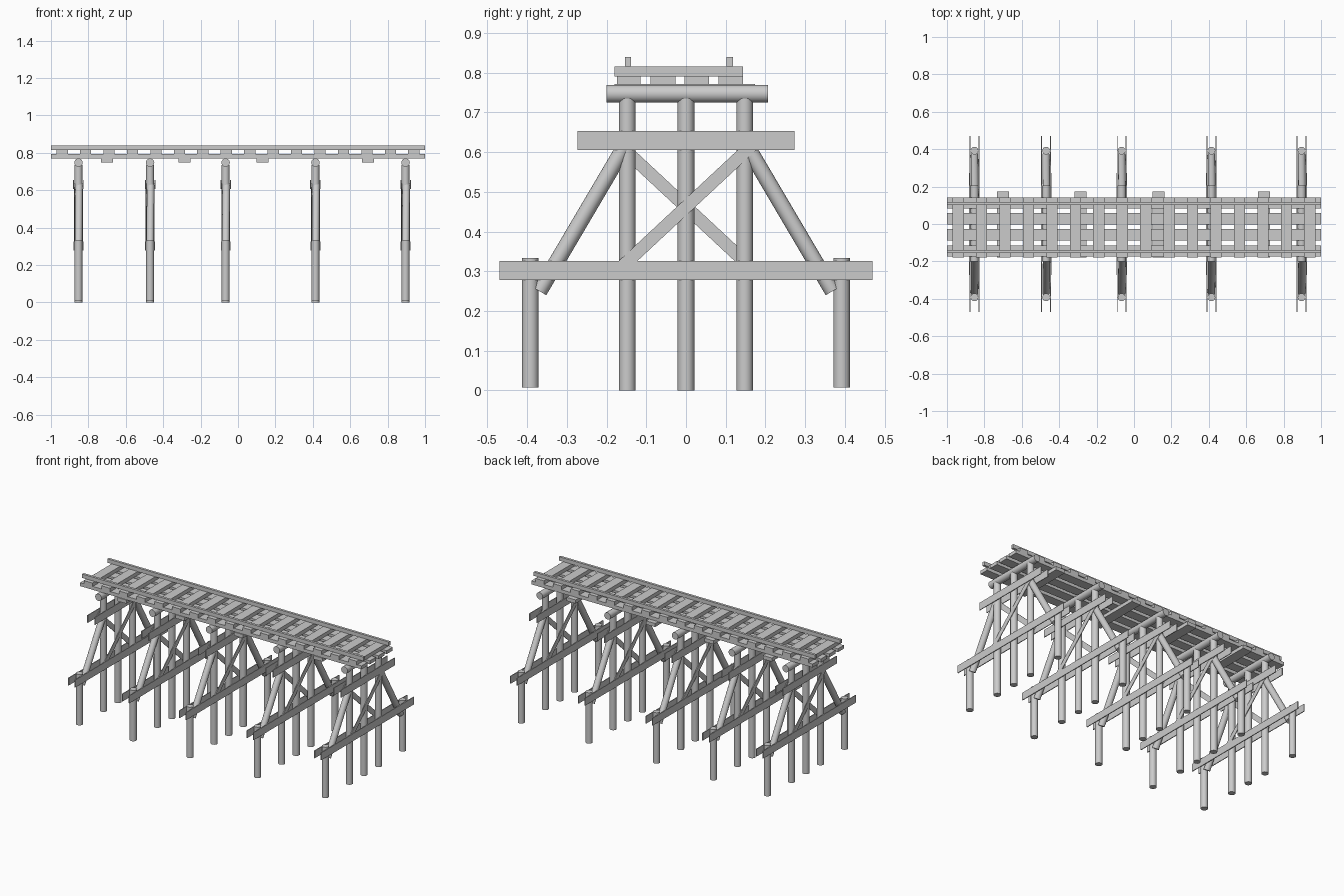
import bpy, math
from mathutils import Vector

if "Cube" in bpy.data.objects:
    bpy.data.objects.remove(bpy.data.objects["Cube"])


def beam(name, x, y, z):
    """Box given by its (min, max) range on each axis."""
    lo, hi = zip(x, y, z)
    bpy.ops.mesh.primitive_cube_add(size=1, location=[(a + b) / 2 for a, b in zip(lo, hi)])
    ob = bpy.context.object
    ob.name = name
    ob.scale = [b - a for a, b in zip(lo, hi)]
    bpy.ops.object.transform_apply(location=False, rotation=False, scale=True)
    return ob


def log(name, a, b, r=0.021):
    """Round timber from point a to point b."""
    a, b = Vector(a), Vector(b)
    bpy.ops.mesh.primitive_cylinder_add(vertices=16, radius=r, depth=(b - a).length,
                                        location=(a + b) / 2)
    ob = bpy.context.object
    ob.name = name
    ob.rotation_euler = (b - a).to_track_quat('Z', 'Y').to_euler()
    bpy.ops.object.shade_smooth_by_angle(angle=math.radians(40))
    return ob


def brace(name, x, a, b, width=0.032, thick=0.004):
    """Flat board in the y-z plane from a to b."""
    dy, dz = b[0] - a[0], b[1] - a[1]
    half = math.hypot(dy, dz) / 2
    ob = beam(name, (-thick / 2, thick / 2), (-half, half), (-width / 2, width / 2))
    ob.location = (x, (a[0] + b[0]) / 2, (a[1] + b[1]) / 2)
    ob.rotation_euler.x = math.atan2(dz, dy)


# Trestle bents
for x in (-0.853, -0.47, -0.066, 0.414, 0.896):
    for y in (-0.148, 0, 0.148):
        log("main_post", (x, y, 0), (x, y, 0.735))
    log("cap_log", (x, -0.2, 0.747), (x, 0.207, 0.747), 0.0225)
    for s in (-1, 1):
        log("outer_post", (x, s * 0.392, 0.007), (x, s * 0.392, 0.334))
        log("raking_strut", (x, s * 0.369, 0.25), (x + 0.003, s * 0.148, 0.625), 0.02)
        # horizontal planks clamp both faces of the bent
        px = x + s * 0.0235
        beam("lower_plank", (px - 0.0025, px + 0.0025), (-0.47, 0.47), (0.278, 0.326))
        ux = x + s * 0.0255
        beam("upper_plank", (ux - 0.0025, ux + 0.0025), (-0.273, 0.273), (0.605, 0.653))
        # crossed braces, one on each face
        brace("cross_brace", x + s * 0.0215, (-s * 0.163, 0.31), (s * 0.175, 0.625))

# Bearer planks under the deck
for x in (-0.7, -0.285, 0.13, 0.695):
    beam("under_plank", (x - 0.032, x + 0.032), (-0.18, 0.174), (0.748, 0.771))

# Deck stringers
for y0, y1 in ((-0.174, -0.114), (-0.089, -0.027), (-0.004, 0.058), (0.082, 0.143)):
    beam("stringer", (-1, 1), (y0, y1), (0.77, 0.792))

# Sleepers
for i in range(16):
    x = -0.94 + i * 1.88 / 15
    beam("sleeper", (x - 0.03, x + 0.03), (-0.18, 0.143), (0.791, 0.816))

# Rails
for y in (-0.146, 0.11):
    beam("rail", (-1, 1), (y - 0.008, y + 0.008), (0.815, 0.84))
